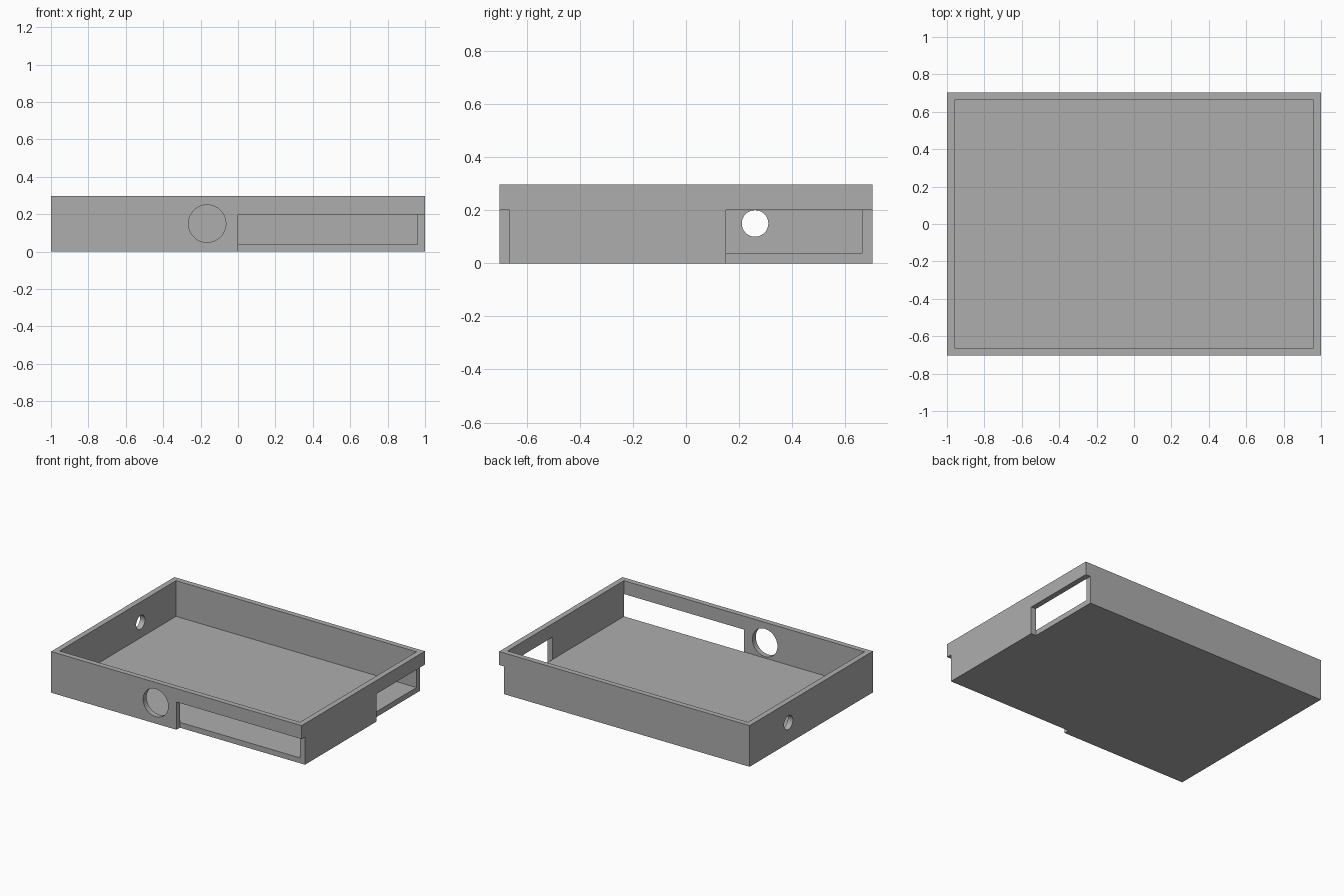
import bpy
import bmesh
from math import pi
from mathutils import Matrix, Vector

if "Cube" in bpy.data.objects:
    bpy.data.objects.remove(bpy.data.objects["Cube"])

X, Y, HEIGHT = 1.0, 0.703, 0.297      # half width, half depth, wall height
IX, IY, FLOOR = 0.96, 0.664, 0.039    # inner half sizes and floor thickness
SLOT_TOP = 0.2
OVER = 0.1                            # cutter overshoot past the outer faces

grey = bpy.data.materials.new("plain grey")
grey.use_nodes = True
grey.diffuse_color = (0.42, 0.42, 0.42, 1)
grey.node_tree.nodes["Principled BSDF"].inputs["Base Color"].default_value = grey.diffuse_color


def make_object(name, bm):
    mesh = bpy.data.meshes.new(name)
    bm.to_mesh(mesh)
    bm.free()
    mesh.materials.append(grey)
    obj = bpy.data.objects.new(name, mesh)
    bpy.context.collection.objects.link(obj)
    return obj


def box(name, low, high):
    low, high = Vector(low), Vector(high)
    bm = bmesh.new()
    bmesh.ops.create_cube(bm, size=1)
    for v in bm.verts:
        v.co = [high[i] if v.co[i] > 0 else low[i] for i in range(3)]
    return make_object(name, bm)


def rod(name, centre, radius, axis):
    bm = bmesh.new()
    turn = Matrix.Rotation(pi / 2, 4, "Y" if axis == "X" else "X")
    bmesh.ops.create_cone(bm, cap_ends=True, segments=64, radius1=radius,
                          radius2=radius, depth=0.2,
                          matrix=Matrix.Translation(centre) @ turn)
    return make_object(name, bm)


# Solid tray block
tray = box("tray", (-X, -Y, 0), (X, Y, HEIGHT))

# Cavity, corner slots and round ports, each cut from the block
cutters = [
    box("cavity_cutter", (-IX, -IY, FLOOR), (IX, IY, HEIGHT + OVER)),
    box("front_slot_cutter", (0, -Y - OVER, -OVER), (X + OVER, -IY, SLOT_TOP)),
    box("side_slot_cutter", (IX, 0.15, -OVER), (X + OVER, Y + OVER, SLOT_TOP)),
    rod("front_port_cutter", (-0.165, -Y, 0.15), 0.1, "Y"),
    rod("side_port_cutter", (-X, 0.26, 0.15), 0.05, "X"),
]
for cutter in cutters:
    cutter.hide_render = True
    cut = tray.modifiers.new(cutter.name, "BOOLEAN")
    cut.operation = "DIFFERENCE"
    cut.solver = "EXACT"
    cut.object = cutter

# Apply the cuts and discard the helpers
bpy.context.view_layer.update()
graph = bpy.context.evaluated_depsgraph_get()
result = bpy.data.meshes.new_from_object(tray.evaluated_get(graph))
tray.modifiers.clear()
tray.data = result
tray.data.name = "tray"
for cutter in cutters:
    bpy.data.objects.remove(cutter)

# Smooth port walls with crisp edges elsewhere
bpy.ops.object.select_all(action="DESELECT")
tray.select_set(True)
bpy.context.view_layer.objects.active = tray
bpy.ops.object.shade_smooth_by_angle(angle=pi / 6)
